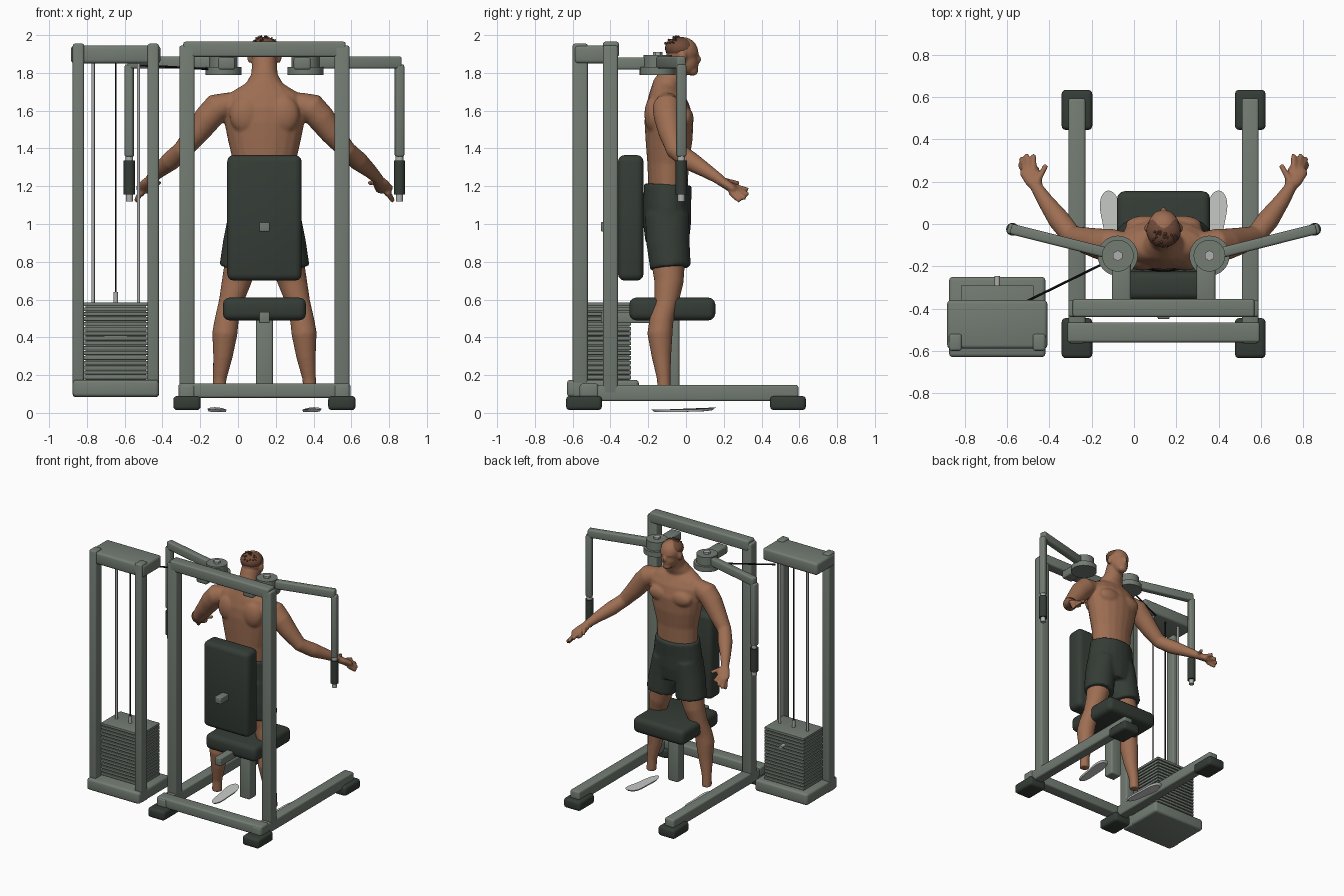
import bpy
import bmesh
import random
from math import atan2, cos, pi, radians, sin
from mathutils import Matrix, Vector

if "Cube" in bpy.data.objects:
    bpy.data.objects.remove(bpy.data.objects["Cube"])

MID = 0.14  # centre line of the frame and the figure
SIDES = (("left", 1), ("right", -1))


def material(name, *rgb):
    mat = bpy.data.materials.new(name)
    mat.use_nodes = True
    mat.diffuse_color = (*rgb, 1)
    mat.node_tree.nodes["Principled BSDF"].inputs["Base Color"].default_value = (*rgb, 1)
    return mat


frame_grey = material("frame grey", .17, .2, .17)
pad_black = material("pad dark green", .035, .045, .036)
steel = material("light steel", .42, .43, .42)
cable_black = material("cable black", .01, .01, .01)
skin = material("skin brown", .34, .155, .085)
hair_brown = material("hair dark brown", .16, .07, .04)
sole_white = material("sole pale grey", .58, .6, .58)


def finish(name, bm, mat, angle=35):
    mesh = bpy.data.meshes.new(name)
    bmesh.ops.recalc_face_normals(bm, faces=bm.faces)
    bm.to_mesh(mesh)
    bm.free()
    obj = bpy.data.objects.new(name, mesh)
    bpy.context.collection.objects.link(obj)
    mesh.materials.append(mat)
    bpy.ops.object.select_all(action="DESELECT")
    obj.select_set(True)
    bpy.context.view_layer.objects.active = obj
    bpy.ops.object.shade_smooth_by_angle(angle=radians(angle))
    return obj


def block(name, centre, size, mat=frame_grey, bevel=.012, turn=0):
    bm = bmesh.new()
    bmesh.ops.create_cube(bm, size=1, matrix=Matrix.Diagonal((*size, 1)))
    if bevel:
        bmesh.ops.bevel(bm, geom=bm.edges[:], offset=bevel, segments=3, profile=.5, affect="EDGES")
    bm.transform(Matrix.Translation(centre) @ Matrix.Rotation(turn, 4, "Z"))
    return finish(name, bm, mat)


def box(name, x, y, z, mat=frame_grey, bevel=.012):
    spans = (x, y, z)
    centre = [(low + high) / 2 for low, high in spans]
    size = [high - low for low, high in spans]
    return block(name, centre, size, mat, bevel)


def rod(name, start, end, radius, mat=frame_grey, sides=24):
    start, end = Vector(start), Vector(end)
    axis = end - start
    bm = bmesh.new()
    bmesh.ops.create_cone(bm, cap_ends=True, segments=sides, radius1=radius, radius2=radius, depth=axis.length)
    turn = Vector((0, 0, 1)).rotation_difference(axis).to_matrix().to_4x4()
    bm.transform(Matrix.Translation((start + end) / 2) @ turn)
    return finish(name, bm, mat)


def loft(bm, rings, side=1, count=20):
    """Skin elliptical rings (offset, y, z, width, depth) set square to their path."""
    centres = [Vector((MID + side * ring[0], ring[1], ring[2])) for ring in rings]
    loops = []
    for i, centre in enumerate(centres):
        along = (centres[min(i + 1, len(rings) - 1)] - centres[max(i - 1, 0)]).normalized()
        across = Vector((1, 0, 0))
        across = (across - along * across.dot(along)).normalized()
        deep = along.cross(across)
        wide, depth = rings[i][3], rings[i][-1]
        angles = [2 * pi * k / count for k in range(count)]
        loops.append([bm.verts.new(centre + across * wide * cos(a) + deep * depth * sin(a)) for a in angles])
    for low, high in zip(loops, loops[1:]):
        for k in range(count):
            n = (k + 1) % count
            bm.faces.new((low[k], low[n], high[n], high[k]))
    bm.faces.new(loops[0])
    bm.faces.new(loops[-1])


def ball(bm, offset, y, z, *radii):
    place = Matrix.Translation((MID + offset, y, z)) @ Matrix.Diagonal((*radii, 1))
    bmesh.ops.create_uvsphere(bm, u_segments=24, v_segments=16, radius=1, matrix=place)


def blend(obj, voxel, passes):
    remesh = obj.modifiers.new("merge", "REMESH")
    remesh.mode = "VOXEL"
    remesh.voxel_size = voxel
    remesh.use_smooth_shade = True
    smooth = obj.modifiers.new("soften", "SMOOTH")
    smooth.iterations = passes


# Main frame, mirrored about the centre line
for label, s in SIDES:
    x = MID + s * .41
    block(label + "_upright", (x, -.4, 1.02), (.08, .08, 1.85))
    block(label + "_base_rail", (x, .015, .105), (.08, 1.16, .085))
    for end, y in (("front", -.54), ("back", .54)):
        block(f"{label}_{end}_foot", (x, y, .052), (.145, .19, .075), pad_black, .02)
box("top_beam", (MID - .43, MID + .43), (-.44, -.355), (1.885, 1.965))
box("rear_crossbar", (MID - .455, MID + .455), (-.56, -.465), (.08, .155))

# Seat and back rest
box("seat_post", (MID - .045, MID + .045), (-.12, -.035), (.09, .51))
box("seat_pad", (MID - .22, MID + .22), (-.3, .155), (.49, .61), pad_black, .035)
box("back_pad", (MID - .197, MID + .197), (-.36, -.225), (.7, 1.365), pad_black, .035)
box("back_pad_bracket", (MID - .028, MID + .028), (-.45, -.34), (.96, 1.01), frame_grey, .006)
box("seat_bracket", (MID - .028, MID + .028), (-.45, -.1), (.475, .535), frame_grey, .006)

# Swinging arms with pivots and grips
for label, s in SIDES:
    x, y = MID + s * .217, -.15
    tip_x, tip_y = MID + s * .715, -.025
    rod(label + "_pivot_disc", (x, y, 1.79), (x, y, 1.83), .095, sides=32)
    rod(label + "_pivot_hub", (x, y, 1.83), (x, y, 1.895), .075, sides=32)
    rod(label + "_pivot_bolt", (x, y, 1.89), (x, y, 1.91), .025, steel, sides=6)
    block(label + "_pivot_bracket", (MID + s * .2, -.27, 1.85), (.09, .2, .065))
    turn = atan2(tip_y - y, tip_x - x)
    middle = ((x + tip_x) / 2, (y + tip_y) / 2, 1.855)
    block(label + "_swing_arm", middle, (.53, .05, .065), turn=turn)
    block(label + "_drop_bar", (tip_x, tip_y, 1.6), (.046, .05, .49), turn=turn)
    rod(label + "_grip_collar", (tip_x, tip_y, 1.32), (tip_x, tip_y, 1.36), .02, steel)
    rod(label + "_grip", (tip_x, tip_y, 1.155), (tip_x, tip_y, 1.335), .03, pad_black)
    rod(label + "_grip_tip", (tip_x, tip_y, 1.12), (tip_x, tip_y, 1.16), .019, steel)

# Weight tower
TOWER = -.647
box("tower_base", (TOWER - .228, TOWER + .228), (-.63, -.25), (.085, .175), bevel=.018)
box("tower_cap", (TOWER - .237, TOWER + .237), (-.59, -.36), (1.85, 1.945), bevel=.018)
for label, s in SIDES:
    x = TOWER + s * .198
    block(label + "_tower_post", (x, -.56, 1.02), (.06, .08, 1.87))
    rod(label + "_guide_rod", (TOWER + s * .12, -.41, .17), (TOWER + s * .12, -.41, 1.87), .009, steel, 12)
PLATES = 16
for i in range(PLATES):
    z = .188 + i * .0258
    block(f"weight_plate_{i + 1}", (TOWER, -.41, z), (.345, .24, .02), bevel=.003)
box("weight_core", (TOWER - .16, TOWER + .16), (-.52, -.3), (.17, .58), bevel=0)
rod("weight_pin", (TOWER, -.3, .49), (TOWER, -.245, .49), .013, steel, 12)
rod("cable_socket", (TOWER, -.41, .58), (TOWER, -.41, .64), .012, steel, 12)
rod("lift_cable", (TOWER, -.41, .63), (TOWER, -.41, 1.86), .005, cable_black, 8)
rod("arm_cable", (TOWER + .13, -.37, 1.84), (MID - .29, -.19, 1.82), .006, cable_black, 8)

# Figure: torso, neck, head, arms and legs merged into one skin
body = bmesh.new()
loft(body, [(0, -.1, 1, .17, .11), (0, -.095, 1.2, .16, .105), (0, -.095, 1.32, .165, .11),
            (0, -.09, 1.45, .195, .125), (0, -.09, 1.55, .215, .13), (0, -.1, 1.63, .225, .115),
            (0, -.105, 1.69, .19, .09), (0, -.1, 1.74, .1, .075), (0, -.07, 1.79, .07, .066),
            (0, -.045, 1.86, .066, .066)])
ball(body, 0, -.02, 1.91, .077, .085, .08)
ball(body, 0, .005, 1.86, .06, .06, .07)
ball(body, 0, .035, 1.81, .034, .03, .026)
ball(body, 0, .06, 1.872, .014, .022, .024)
ball(body, 0, .045, 1.905, .05, .022, .014)
ball(body, 0, .05, 1.838, .026, .018, .012)
for label, s in SIDES:
    ball(body, s * .078, -.02, 1.885, .013, .022, .034)
    ball(body, s * .085, -.005, 1.56, .095, .045, .06)
    ball(body, s * .1, -.17, 1.58, .085, .05, .1)
    loft(body, [(.17, -.1, 1.64, .06), (.25, -.1, 1.615, .078), (.3, -.095, 1.56, .074), (.36, -.08, 1.48, .064),
                (.435, -.055, 1.39, .05), (.495, .02, 1.335, .052), (.56, .11, 1.28, .038),
                (.605, .18, 1.235, .028)], s)
    loft(body, [(.595, .165, 1.24, .026), (.615, .205, 1.215, .042, .026), (.635, .25, 1.185, .05, .024),
                (.64, .265, 1.175, .04, .018)], s)
    for base, tip in (((.6, .2, 1.23), (.555, .28, 1.215)), ((.615, .25, 1.2), (.615, .33, 1.18)),
                      ((.63, .25, 1.19), (.65, .33, 1.155)), ((.645, .25, 1.18), (.675, .315, 1.135)),
                      ((.65, .235, 1.17), (.682, .285, 1.12))):
        loft(body, [(*base, .017), (*tip, .013)], s, 10)
    loft(body, [(.09, -.1, 1, .1), (.12, -.095, .8, .09), (.15, -.09, .69, .077), (.18, -.105, .58, .063),
                (.2, -.13, .49, .064), (.21, -.138, .42, .067), (.22, -.13, .3, .052),
                (.237, -.118, .18, .036), (.24, -.115, .09, .036)], s)
blend(finish("figure_body", body, skin, 180), .0085, 4)

# Shorts
shorts = bmesh.new()
loft(shorts, [(0, -.1, .9, .17, .115), (0, -.1, 1, .2, .127), (0, -.1, 1.1, .19, .127), (0, -.095, 1.21, .172, .128)])
for label, s in SIDES:
    loft(shorts, [(.09, -.1, 1.05, .1, .118), (.11, -.095, .9, .11, .115), (.128, -.082, .765, .112, .108)], s)
blend(finish("shorts", shorts, pad_black, 180), .011, 5)

# Hair cap with loose tufts at the crown and back
hair = bmesh.new()
ball(hair, 0, -.032, 1.93, .082, .079, .06)
random.seed(4)
for i in range(26):
    a = random.uniform(0, 2 * pi)
    lean = random.uniform(.1, 1.2)
    way = Vector((sin(lean) * cos(a), -abs(sin(lean) * sin(a)), cos(lean)))
    root = Vector((MID, -.03, 1.925)) + Vector((way.x * .065, way.y * .07, way.z * .052))
    spin = Vector((0, 0, 1)).rotation_difference(way + Vector((0, -.4, 0))).to_matrix().to_4x4()
    bmesh.ops.create_cone(hair, segments=6, radius1=.02, radius2=.002, depth=.05, matrix=Matrix.Translation(root) @ spin)
finish("hair", hair, hair_brown, 60)

# Loose shoe soles on the ground
for label, s in SIDES:
    sole = bmesh.new()
    bmesh.ops.create_cone(sole, cap_ends=True, segments=40, radius1=.9, radius2=1, depth=1)
    for v in sole.verts:
        v.co.x *= .048 + .012 * v.co.y - .008 * cos(v.co.y * pi)
        v.co.z = .012 + v.co.z * .012 + .012 * max(v.co.y, 0) ** 3
        v.co.y *= .172
    sole.transform(Matrix.Translation((MID + s * .245, -.013, 0)) @ Matrix.Rotation(-s * radians(6), 4, "Z"))
    finish(label + "_shoe_sole", sole, sole_white)
